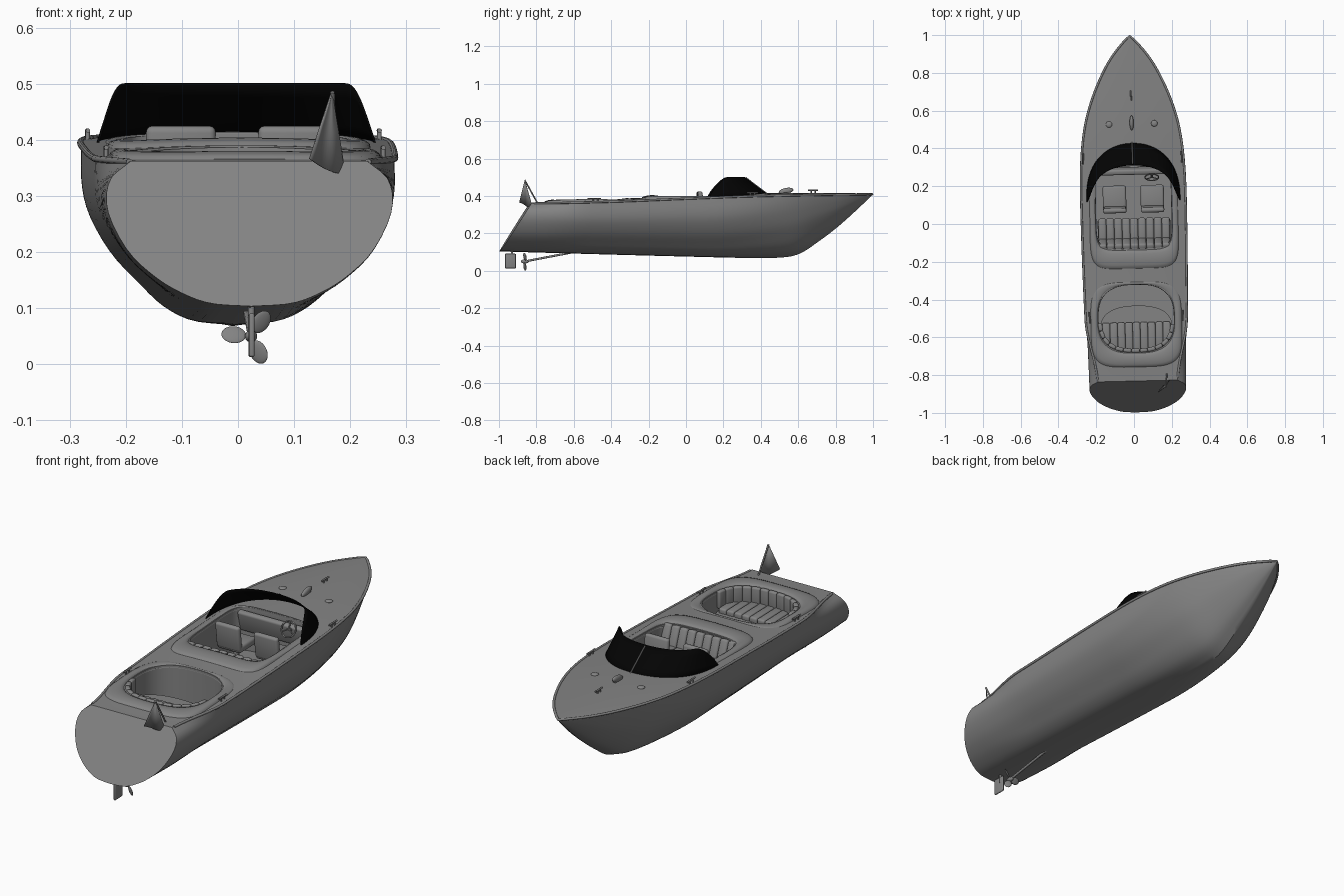
import bpy, bmesh, math
from mathutils import Vector, Matrix, Euler

if "Cube" in bpy.data.objects:
    bpy.data.objects.remove(bpy.data.objects["Cube"])

COL = bpy.context.collection
sin, cos, pi = math.sin, math.cos, math.pi


def curve(tab, x):
    """Smooth interpolation through (x, value) pairs."""
    n = len(tab)
    i = max(0, min(n - 2, sum(1 for p in tab if p[0] <= x) - 1))
    slope = lambda a, b: (tab[b][1] - tab[a][1]) / (tab[b][0] - tab[a][0])
    (x0, v0), (x1, v1) = tab[i], tab[i + 1]
    h = x1 - x0
    t = (x - x0) / h
    m0, m1 = slope(max(i - 1, 0), i + 1) * h, slope(i, min(i + 2, n - 1)) * h
    return (v0 * (2*t**3 - 3*t*t + 1) + m0 * (t**3 - 2*t*t + t)
            + v1 * (3*t*t - 2*t**3) + m1 * (t**3 - t*t))


def smooth(ob, angle):
    bpy.ops.object.select_all(action='DESELECT')
    ob.select_set(True)
    bpy.context.view_layer.objects.active = ob
    bpy.ops.object.shade_smooth_by_angle(angle=math.radians(angle))


def finish(bm, name, angle=35):
    bmesh.ops.recalc_face_normals(bm, faces=bm.faces)
    me = bpy.data.meshes.new(name)
    bm.to_mesh(me)
    bm.free()
    ob = bpy.data.objects.new(name, me)
    COL.objects.link(ob)
    smooth(ob, angle)
    return ob


def loft(name, rings, closed=True, caps=True, angle=35, cut=None):
    bm = bmesh.new()
    vs = [[bm.verts.new(p) for p in r] for r in rings]
    n = len(rings[0])
    for a, b in zip(vs, vs[1:]):
        for j in range(n if closed else n - 1):
            k = (j + 1) % n
            bm.faces.new((a[j], a[k], b[k], b[j]))
    if caps:
        bm.faces.new(vs[0])
        bm.faces.new(vs[-1])
    if cut:
        geom = bm.verts[:] + bm.edges[:] + bm.faces[:]
        r = bmesh.ops.bisect_plane(bm, geom=geom, plane_co=cut[0], plane_no=cut[1], clear_outer=True)
        edges = [e for e in r['geom_cut'] if isinstance(e, bmesh.types.BMEdge)]
        bmesh.ops.contextual_create(bm, geom=edges)
    return finish(bm, name, angle)


def box(name, loc, dims, r=.008, rot=(0, 0, 0)):
    bm = bmesh.new()
    bmesh.ops.create_cube(bm, size=1)
    bmesh.ops.scale(bm, vec=dims, verts=bm.verts)
    bmesh.ops.bevel(bm, geom=bm.edges[:], offset=r, segments=3, profile=.5, affect='EDGES')
    ob = finish(bm, name, 40)
    ob.location, ob.rotation_euler = loc, rot
    return ob


def ball(name, loc, dims, rot=(0, 0, 0)):
    bm = bmesh.new()
    bmesh.ops.create_uvsphere(bm, u_segments=20, v_segments=12, radius=1)
    bmesh.ops.scale(bm, vec=dims, verts=bm.verts)
    ob = finish(bm, name, 60)
    ob.location, ob.rotation_euler = loc, rot
    return ob


def tube(name, pts, r, cyclic=False):
    cu = bpy.data.curves.new(name, 'CURVE')
    cu.dimensions = '3D'
    cu.bevel_depth, cu.bevel_resolution, cu.use_fill_caps = r, 3, True
    sp = cu.splines.new('POLY')
    sp.points.add(len(pts) - 1)
    for q, p in zip(sp.points, pts):
        q.co = (*p, 1)
    sp.use_cyclic_u = cyclic
    ob = bpy.data.objects.new(name, cu)
    COL.objects.link(ob)
    return ob


# Hull lines: half width, keel height, deck edge height along the length
WIDTH = [(-1.02, .252), (-.83, .257), (-.5, .267), (0, .275), (.3, .272), (.5, .251), (.65, .211), (.8, .147), (.9, .086), (1, .001)]
KEEL = [(-1.02, .104), (-.6, .092), (0, .076), (.4, .068), (.55, .075), (.62, .097), (.7, .15), (.8, .225), (.9, .313), (1, .408)]
SHEER = [(-1.02, .36), (-.83, .362), (-.4, .372), (0, .388), (.4, .402), (1, .412)]
# Cross-sections as (width share, height share)
MID = [(0, 0), (.27, .015), (.46, .09), (.62, .215), (.81, .39), (.95, .60), (1, .78), (1, 1)]
BOW = [(0, 0), (.28, .09), (.48, .22), (.66, .39), (.8, .56), (.9, .74), (.96, .88), (1, 1)]
STERN = [(0, 0), (.28, .02), (.48, .09), (.67, .205), (.86, .39), (.99, .66), (.97, .87), (.82, 1)]


def ease(a, b, x):
    t = max(0, min(1, (x - a) / (b - a)))
    return t * t * (3 - 2 * t)


def skin(y, u):
    sec = lambda tab: Vector([curve([(i, p[k]) for i, p in enumerate(tab)], u) for k in (0, 1)])
    p = sec(MID).lerp(sec(BOW), ease(.1, .75, y)).lerp(sec(STERN), ease(-.5, -.84, y))
    k = curve(KEEL, y)
    return Vector((curve(WIDTH, y) * p.x, y, k + (curve(SHEER, y) - k) * p.y))


def deck(x, y):
    w = curve(WIDTH, y)
    return curve(SHEER, y) + .012 * min(1, w / .25) * ease(-.85, -.5, y) * max(0, 1 - (x / w) ** 2)


# Hull with deck, cut off by the raked transom
rings = []
ys = [-1.02 + 2.02 * i / 80 for i in range(81)]
for y in ys:
    side = [skin(y, 7 * i / 24) for i in range(25)]
    e = side[-1]
    top = [Vector((e.x * c / 6, y, deck(e.x * c / 6, y))) for c in range(5, -6, -1)]
    rings.append(side + top + [Vector((-p.x, p.y, p.z)) for p in reversed(side[1:])])
hull = loft('hull', rings, cut=((0, -.83, .364), (0, -.265, .17)))


def oval(cy, a, b, n, z=0, count=96):
    f = lambda v: math.copysign(abs(v) ** (2 / n), v)
    return [Vector((a * f(cos(2*pi*i/count)), cy + b * f(sin(2*pi*i/count)), z)) for i in range(count)]


# Cockpit openings and padded coamings, thicker towards the rear
PITS = [('front', (.085, .2, .215, 6), (.03, .238, .276, 6), .2, (.1, -.12)),
        ('aft', (-.5, .2, .178, 2.7), (-.535, .245, .23, 4.5), .22, (-.36, -.5))]
for nm, inner, outer, floor, fade in PITS:
    cutter = loft('cutter', [oval(*inner, z) for z in (floor, .6)])
    cutter.hide_render = True
    m = hull.modifiers.new('cut', 'BOOLEAN')
    m.object, m.solver = cutter, 'EXACT'
    bpy.context.view_layer.objects.active = hull
    bpy.ops.object.modifier_apply(modifier=m.name)
    bpy.data.objects.remove(cutter)
    rs = []
    for k in range(9):
        ring = [p.lerp(q, k / 8 * 1.02 - .02) for p, q in zip(oval(*inner), oval(*outer))]
        for p in ring:
            rise = .009 + .009 * ease(*fade, p.y)
            p.z = deck(p.x, p.y) - .006 + rise * sin(pi * k / 8) ** .5 if 0 < k < 8 else deck(p.x, p.y) - .012
        rs.append(ring)
    loft(nm + '_coaming', rs, caps=False, angle=60)
smooth(hull, 35)

# Rub rail along the deck edge
edge = [skin(y, 7) + Vector((.001, 0, -.002)) for y in ys if -.82 < y < .985]
mir = lambda p: Vector((-p.x, p.y, p.z))
tube('rub_rail', edge + [Vector((0, .996, .409))] + [mir(p) for p in reversed(edge)], .006)

# Wraparound windscreen with centre post
def glass(t, s):
    c = cos(t * pi / 2) ** .8
    sx = math.copysign(abs(sin(t * pi / 2)) ** .95, t)
    lo = Vector((.248 * sx, .12 + .31 * c, 0))
    lo.z = deck(lo.x, lo.y) - .004
    hi = Vector((.213 * sx, .15 + .162 * c, .5))
    f = 1 if abs(t) < .74 else max(0, 1 - ((abs(t) - .74) / .26) ** 2) ** .42
    return lo.lerp(hi, s * max(f, .02))

steps = [sin(i / 40 * pi / 2) * .9999 for i in range(-40, 41)]
shield = loft('windscreen', [[glass(t, s / 4) for s in range(5)] for t in steps], closed=False, caps=False)
sol = shield.modifiers.new('thickness', 'SOLIDIFY')
sol.thickness, sol.offset = .004, 0
tube('windscreen_post', [glass(0, s) + Vector((0, .003, .002)) for s in (0, .96)], .003)

# Dashboard and steering wheel
box('dashboard', (0, .285, .345), (.36, .03, .1), .01, (.25, 0, 0))
wm = Matrix.Translation((.1, .245, .385)) @ Euler((math.radians(62), 0, 0)).to_matrix().to_4x4()
tube('steering_wheel', [wm @ Vector((.036*cos(i*pi/16), .036*sin(i*pi/16), 0)) for i in range(32)], .0035, True)
for k in range(3):
    a = pi / 2 + k * 2 * pi / 3
    tube('wheel_spoke', [wm @ Vector((0, 0, 0)), wm @ Vector((.036*cos(a), .036*sin(a), 0))], .003)
tube('steering_column', [wm @ Vector((0, 0, 0)), Vector((.1, .29, .365))], .006)

# Two front seats on pedestals
for x in (-.1, .1):
    box('seat_cushion', (x, .14, .312), (.124, .13, .035), .012)
    box('seat_back', (x, .078, .364), (.124, .026, .122), .011, (.12, 0, 0))
    tube('seat_pedestal', [(x, .135, .2), (x, .135, .31)], .014)

# Front bench with pleated seat and back
box('bench_base', (0, -.045, .24), (.385, .14, .085), .008)
for i in range(9):
    x = (i - 4) * .042
    box('bench_pleat', (x, -.03, .295), (.042, .125, .035), .011)
    box('bench_back_pleat', (x, -.105, .343), (.042, .035, .105), .011, (.35, 0, 0))

# Aft curved bench with pleats following the opening
loft('aft_bench_base', [oval(-.55, .19, .118, 2.4, z) for z in (.22, .285)])
for i in range(9):
    x = (i - 4) * .04
    back = -.5 - .172 * (1 - (abs(x) / .2) ** 2.7) ** (1 / 2.7)
    box('aft_bench_pleat', (x, (-.52 + back) / 2, .29), (.04, -.52 - back, .035), .009)
arc = [p for p in oval(-.5, .193, .17, 2.7, .335, 400) if p.y < -.52]
step = [arc[0]]
for p in arc:
    if (p - step[-1]).length > .04:
        step.append(p)
for a, b in zip(step, step[1:]):
    d = b - a
    box('aft_back_pleat', (a + b) / 2, (d.length, .022, .085), .008, (0, 0, math.atan2(d.y, d.x)))


# Deck fittings
def cleat(x, y, s=1):
    z = deck(x, y)
    for d in (-.012, .012):
        tube('cleat_post', [(x, y + d * s, z - .005), (x, y + d * s, z + .013 * s)], .004)
    tube('cleat_bar', [(x, y - .03 * s, z + .015 * s), (x, y + .03 * s, z + .015 * s)], .004)

cleat(0, .68, .9)
for sx in (-1, 1):
    cleat(sx * .26, .35)
    cleat(sx * .247, -.49)
    ball('deck_vent', (sx * .12, .53, deck(.12, .53)), (.017, .017, .007))
ball('bow_light', (0, .535, deck(0, .535) + .01), (.011, .04, .016), (.2, 0, 0))
box('bow_light_foot', (0, .535, deck(0, .535)), (.014, .05, .012), .003)

# Stern flag: a cloth hanging from the tip of a raked pole, swept wide fore and aft
tip = Vector((.148, -.866, .485))
tube('flag_pole', [(.155, -.797, .36), tip], .004)
A, B = Vector((.108, -.895, .366)), Vector((.173, -.825, .338))
fold = [A.lerp(B, i / 12) + Vector((0, .006 * sin(i / 12 * 2 * pi), -.006 * sin(i / 12 * pi))) for i in range(13)]
flag = loft('flag', [[tip.lerp(p, k) for p in fold] for k in (.04, .5, 1)], closed=False, caps=False)
flag.modifiers.new('thickness', 'SOLIDIFY').thickness = .003

# Shaft, propeller and rudder
hub = Vector((.003, -.862, .05))
tube('propeller_shaft', [hub, (0, -.6, .1)], .006)
ball('propeller_hub', hub, (.011, .022, .011))
for k in range(3):
    a = math.radians(55 + 120 * k)
    rot = (Matrix.Rotation(-a, 3, 'Y') @ Matrix.Rotation(.5, 3, 'X')).to_euler()
    ball('propeller_blade', hub + Vector((cos(a), 0, sin(a))) * .031, (.022, .004, .017), rot)
box('rudder', (.002, -.939, .052), (.01, .058, .078), .004)
tube('rudder_stock', [(.002, -.93, .06), (.002, -.93, .12)], .006)

# Dark grey everywhere, black glass, and a slight yaw of the whole boat
grey = bpy.data.materials.new('dark_grey')
grey.diffuse_color = (.23, .23, .23, 1)
grey.use_nodes = True
grey.node_tree.nodes["Principled BSDF"].inputs["Base Color"].default_value = grey.diffuse_color
black = bpy.data.materials.new('dark_glass')
black.diffuse_color = (.001, .001, .001, 1)
black.use_nodes = True
black.node_tree.nodes["Principled BSDF"].inputs["Base Color"].default_value = black.diffuse_color
bpy.context.view_layer.update()
yaw = Matrix.Rotation(.0235, 4, 'Z')
for ob in list(COL.objects):
    ob.data.materials.append(black if ob == shield else grey)
    ob.matrix_world = yaw @ ob.matrix_world
